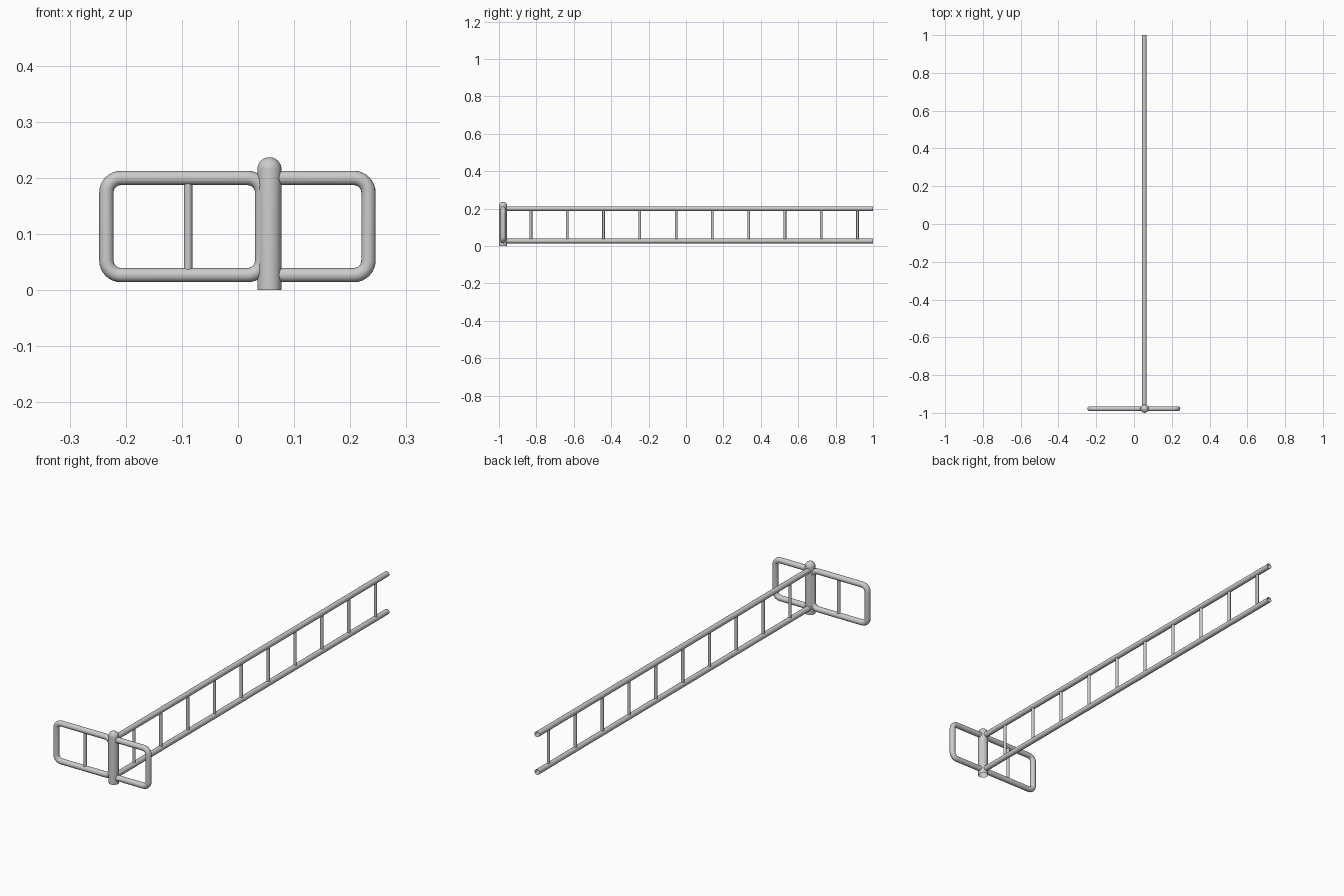
import bpy, bmesh, math
from mathutils import Vector

if "Cube" in bpy.data.objects:
    bpy.data.objects.remove(bpy.data.objects["Cube"])

POST_X, POST_Y = 0.056, -0.978
LOW, HIGH = 0.027, 0.2
TUBE, BAR = 0.0128, 0.007


def tube(name, points, radius, cyclic=False):
    """Round open-ended tube swept along a path."""
    curve = bpy.data.curves.new(name, 'CURVE')
    curve.dimensions = '3D'
    curve.bevel_depth = radius
    curve.bevel_resolution = 6
    spline = curve.splines.new('POLY')
    spline.points.add(len(points) - 1)
    for p, co in zip(spline.points, points):
        p.co = (*co, 1)
    spline.use_cyclic_u = cyclic
    spline.use_smooth = True
    obj = bpy.data.objects.new(name, curve)
    bpy.context.collection.objects.link(obj)
    return obj


def corner(cx, cz, start, r=0.026, steps=8):
    """Quarter-turn bend in the XZ plane, starting at an angle in degrees."""
    return [(cx + r * math.cos(a), POST_Y, cz + r * math.sin(a))
            for a in (math.radians(start + 90 * i / steps) for i in range(steps + 1))]


# Gate post: lathed profile with a domed cap
R, SEGS = 0.0215, 32
profile = [(R, 0), (R, 0.2155)]
profile += [(R * math.cos(math.radians(a)), 0.2155 + R * math.sin(math.radians(a)))
            for a in range(10, 90, 10)] + [(0, 0.237)]
bm = bmesh.new()
verts = [bm.verts.new((r, 0, z)) for r, z in profile]
edges = [bm.edges.new(pair) for pair in zip(verts, verts[1:])]
bmesh.ops.spin(bm, geom=verts + edges, cent=(0, 0, 0), axis=(0, 0, 1),
               angle=2 * math.pi, steps=SEGS)
bmesh.ops.remove_doubles(bm, verts=bm.verts, dist=1e-5)
bmesh.ops.recalc_face_normals(bm, faces=bm.faces)
mesh = bpy.data.meshes.new("post")
bm.to_mesh(mesh)
bm.free()
mesh.shade_smooth()
post = bpy.data.objects.new("post", mesh)
post.location = (POST_X, POST_Y, 0)
bpy.context.collection.objects.link(post)

# Long fence rails
for name, z in (("lower_rail", LOW), ("upper_rail", HIGH)):
    tube(name, [(POST_X - 0.002, POST_Y, z), (POST_X - 0.002, 1.0, z)], TUBE - 0.0005)

# Fence rungs
for i in range(10):
    y = -0.829 + 0.194 * i
    tube(f"rung_{i + 1}", [(POST_X - 0.002, y, LOW), (POST_X - 0.002, y, HIGH)], BAR)

# Left gate: closed rounded loop with a centre bar
B = 0.026
left, right = -0.2345, 0.043
tube("left_gate_frame",
     corner(right - B, HIGH - B, 0) + corner(left + B, HIGH - B, 90)
     + corner(left + B, LOW + B, 180) + corner(right - B, LOW + B, 270),
     TUBE, cyclic=True)
tube("left_gate_bar", [(-0.089, POST_Y, LOW), (-0.089, POST_Y, HIGH)], BAR + 0.0005)

# Right gate: U-shaped loop running into the post
end = 0.2325
tube("right_gate_frame",
     [(POST_X, POST_Y, LOW)] + corner(end - B, LOW + B, 270)
     + corner(end - B, HIGH - B, 0) + [(POST_X, POST_Y, HIGH)], TUBE)
